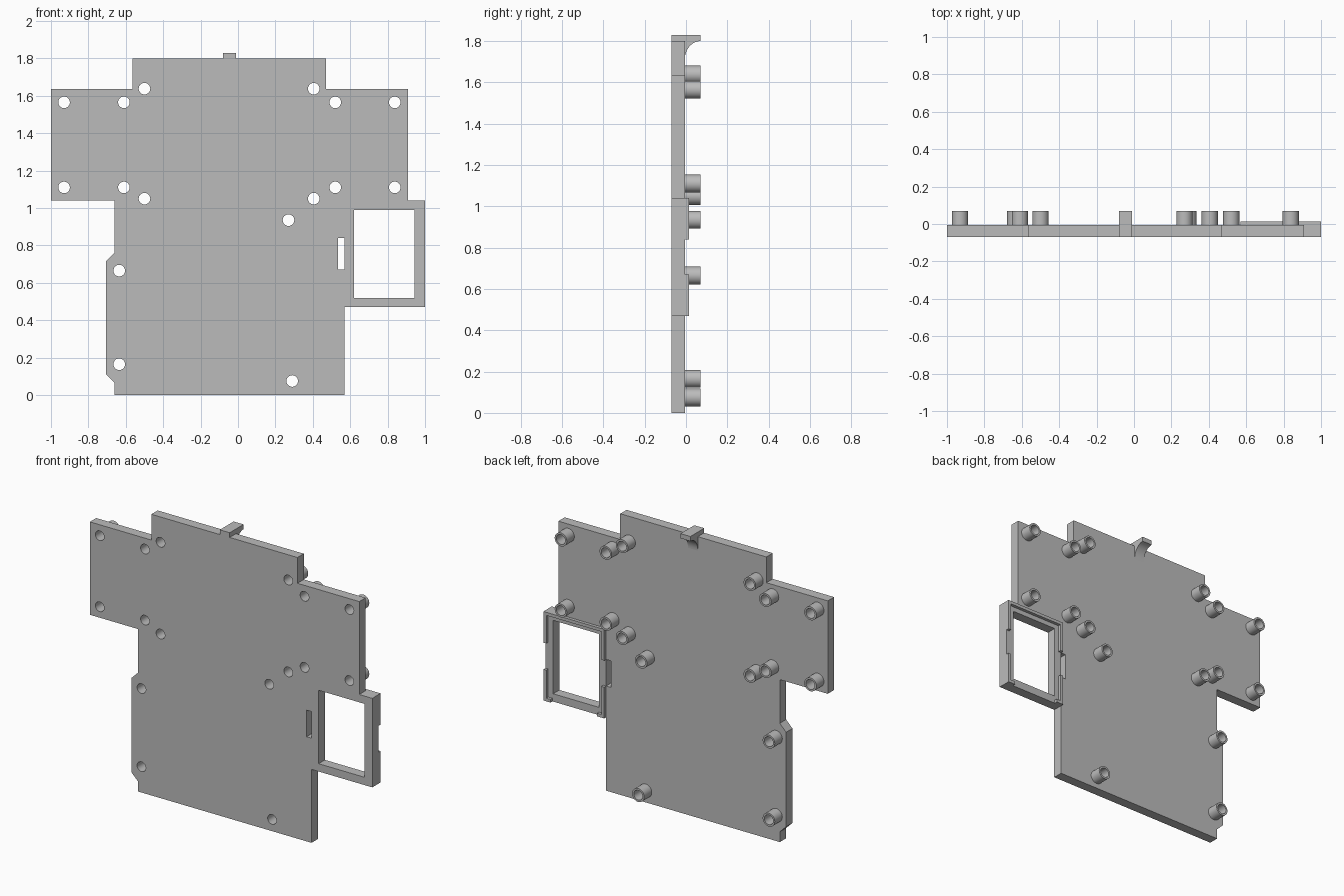
import bpy, bmesh, math

cube = bpy.data.objects.get("Cube")
if cube:
    bpy.data.objects.remove(cube, do_unlink=True)

GREY = (0.5, 0.5, 0.5, 1)
mat = bpy.data.materials.new("grey plastic")
mat.use_nodes = True
mat.diffuse_color = GREY
mat.node_tree.nodes["Principled BSDF"].inputs["Base Color"].default_value = GREY

FRONT, BACK, TIP, RIM = -0.07, -0.006, 0.07, 0.014


def rect(x0, x1, z0, z1):
    return [(x0, z0), (x1, z0), (x1, z1), (x0, z1)]


def circle(x, z, r, n=32):
    return [(x + r * math.cos(math.tau * i / n), z + r * math.sin(math.tau * i / n))
            for i in range(n)]


def extrude(name, loops, start, end, place=lambda a, b, d: (a, d, b), smooth=False):
    """Fill an outline (further loops are holes) and extrude it from start to end."""
    bm = bmesh.new()
    edges = []
    for loop in loops:
        vs = [bm.verts.new(place(a, b, start)) for a, b in loop]
        edges += [bm.edges.new((v, vs[i - 1])) for i, v in enumerate(vs)]
    bmesh.ops.triangle_fill(bm, edges=edges, use_beauty=True)
    ext = bmesh.ops.extrude_face_region(bm, geom=bm.faces[:])
    step = [e - s for s, e in zip(place(0, 0, start), place(0, 0, end))]
    bmesh.ops.translate(bm, vec=step,
                        verts=[v for v in ext["geom"] if isinstance(v, bmesh.types.BMVert)])
    bmesh.ops.recalc_face_normals(bm, faces=bm.faces[:])
    mesh = bpy.data.meshes.new(name)
    bm.to_mesh(mesh)
    bm.free()
    mesh.materials.append(mat)
    ob = bpy.data.objects.new(name, mesh)
    bpy.context.collection.objects.link(ob)
    if smooth:
        bpy.ops.object.select_all(action="DESELECT")
        ob.select_set(True)
        bpy.context.view_layer.objects.active = ob
        bpy.ops.object.shade_smooth_by_angle(angle=math.radians(35))
    return ob


# Screw positions
screws = [(x, z) for x in (-0.93, -0.61, 0.52, 0.838) for z in (1.11, 1.565)]
screws += [(x, z) for x in (-0.5, 0.405) for z in (1.05, 1.638)]
screws += [(0.27, 0.935), (-0.635, 0.665), (-0.635, 0.165), (0.29, 0.075)]

# Panel with screw holes, window and latch slot
outline = [(-1, 1.635), (-0.565, 1.635), (-0.565, 1.8), (0.47, 1.8), (0.47, 1.635),
           (0.908, 1.635), (0.908, 1.04), (1, 1.04), (1, 0.47), (0.57, 0.47),
           (0.57, 0), (-0.66, 0), (-0.66, 0.065), (-0.705, 0.11), (-0.705, 0.715),
           (-0.66, 0.76), (-0.66, 1.04), (-1, 1.04)]
holes = [circle(x, z, 0.031) for x, z in screws]
window = rect(0.62, 0.945, 0.52, 0.99)
slot = rect(0.535, 0.57, 0.67, 0.84)
extrude("panel", [outline, window, slot] + holes, FRONT, BACK, smooth=True)

# Hollow standoffs on the back
for i, (x, z) in enumerate(screws):
    extrude(f"standoff_{i + 1}", [circle(x, z, 0.043), circle(x, z, 0.031)],
            BACK, TIP, smooth=True)

# Raised rim around the window, open at both sides and below
W = 0.02
extrude("window_rim_top", [[(0.57, 0.84), (0.57 + W, 0.84), (0.57 + W, 1.04 - W),
                            (1 - W, 1.04 - W), (1 - W, 0.84), (1, 0.84),
                            (1, 1.04), (0.57, 1.04)]], BACK, RIM)
for side, edge, s in (("right", 0.57, 1), ("left", 1, -1)):
    corner = [(0, 0.47), (0.05, 0.47), (0.05, 0.47 + W), (W, 0.47 + W), (W, 0.67), (0, 0.67)]
    extrude(f"window_rim_{side}", [[(edge + s * a, z) for a, z in corner]], BACK, RIM)

# Top hook with a curved brace, drawn in side profile
arc = [(TIP - (TIP - BACK) * math.sin(t), 1.71 + 0.09 * math.cos(t))
       for t in (math.pi / 2 * i / 12 for i in range(13))]
hook = [(FRONT, 1.8), (FRONT, 1.83), (TIP, 1.83)] + arc + [(BACK, 1.8)]
extrude("top_hook", [hook], -0.08, -0.01, place=lambda a, b, d: (d, a, b), smooth=True)
